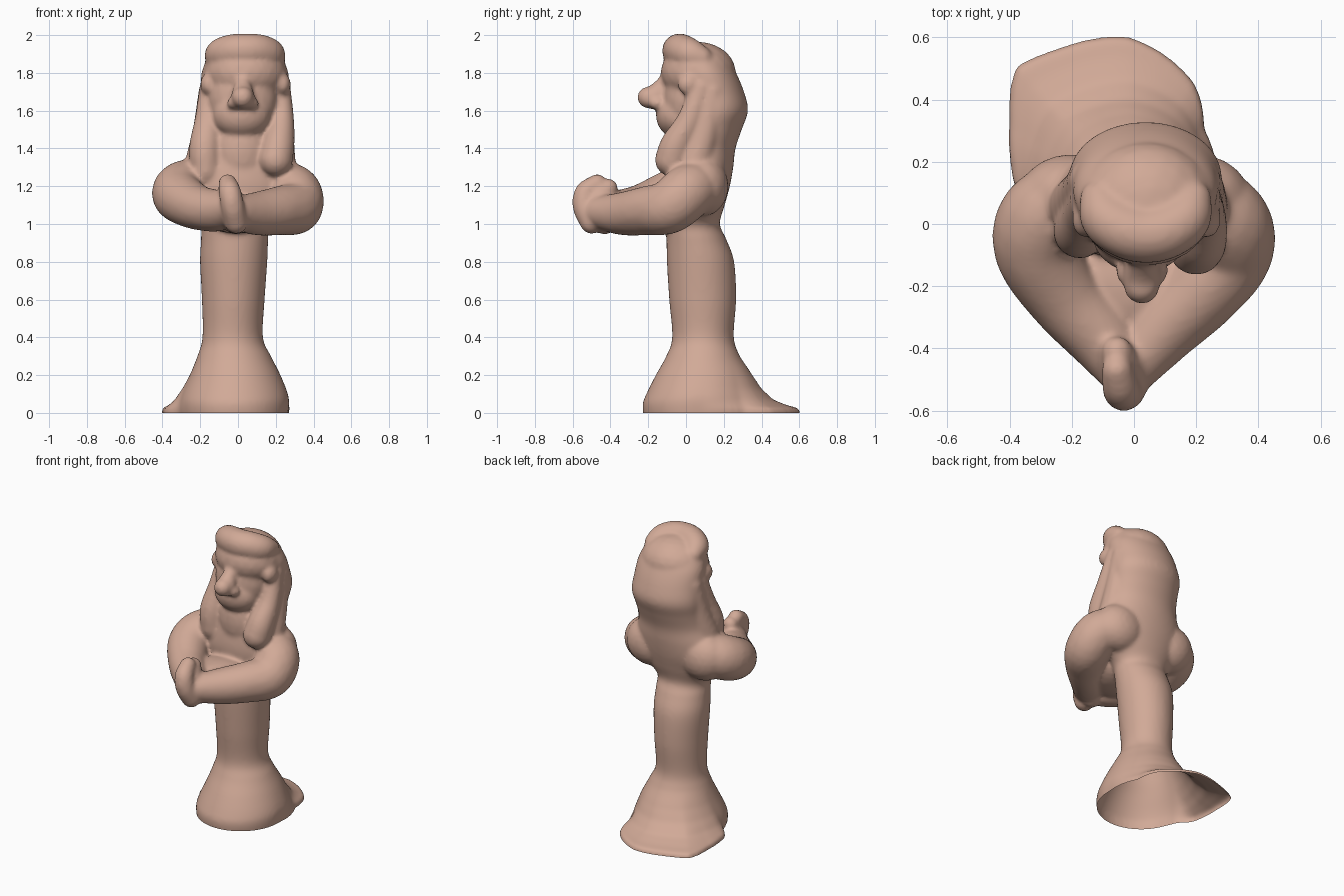
import bpy, bmesh, math
from mathutils import Vector, Matrix

bm = bmesh.new()
SEG = 64


def loft(rings):
    """Closed solid through a list of rings of points."""
    rows = [[bm.verts.new(p) for p in ring] for ring in rings]
    for a, b in zip(rows, rows[1:]):
        for i in range(SEG):
            j = (i + 1) % SEG
            bm.faces.new((a[i], a[j], b[j], b[i]))
    bm.faces.new(rows[0][::-1])
    bm.faces.new(rows[-1])


def ball(centre, radii, tilt=0):
    m = Matrix.Translation(centre) @ Matrix.Rotation(tilt, 4, 'X') @ Matrix.Diagonal((*radii, 1))
    bmesh.ops.create_icosphere(bm, subdivisions=3, radius=1, matrix=m)


def spline(points, steps):
    """Smooth curve through points of any dimension."""
    p = [Vector(q) for q in points]
    p = [p[0] * 2 - p[1]] + p + [p[-1] * 2 - p[-2]]
    for a, b, c, d in zip(p, p[1:], p[2:], p[3:]):
        for k in range(steps):
            t = k / steps
            yield 0.5 * (2 * b + (c - a) * t + (2 * a - 5 * b + 4 * c - d) * t * t
                         + (3 * b - a - 3 * c + d) * t ** 3)
    yield p[-2]


def roll(points, steps=9):
    """Rounded clay roll through (x, y, z, radius) points."""
    for q in spline(points, steps):
        ball(q[:3], (q[3],) * 3)


def lerp_table(table, x):
    for (x0, *a), (x1, *b) in zip(table, table[1:]):
        if x <= x1:
            t = max(0, (x - x0) / (x1 - x0))
            return [u + (v - u) * t for u, v in zip(a, b)]
    return list(table[-1][1:])


# Body column, torso and back of hair: z, centre x, centre y, radius x, radius y
body = [(-0.05, -.015, .06, .275, .28), (0.04, -.015, .06, .285, .29),
        (0.10, -.013, .07, .277, .28), (0.20, -.013, .085, .238, .245),
        (0.30, -.02, .09, .195, .195), (0.40, -.028, .09, .16, .163),
        (0.60, -.025, .088, .166, .177), (0.80, -.023, .077, .178, .178),
        (0.92, -.018, .055, .178, .158), (1.00, -.015, .037, .185, .142),
        (1.10, 0, .05, .26, .155), (1.20, 0, .06, .3, .172),
        (1.30, .01, .075, .285, .175), (1.40, .02, .092, .25, .17),
        (1.50, .03, .125, .24, .17), (1.60, .037, .15, .245, .178),
        (1.70, .037, .135, .236, .172), (1.80, .037, .1, .23, .165),
        (1.88, .037, .065, .2, .15)]
# Ground outline of the torn skirt: angle, radius
hem = [(0, .28), (30, .32), (45, .345), (60, .44), (80, .51), (91, .545), (115, .555),
       (130, .58), (145, .475), (160, .41), (172, .375), (182, .30), (200, .285), (360, .28)]
# How far the skirt spreads to its outline at each height
spread = [(0, 1), (.025, .96), (.04, .72), (.07, .42), (.13, .2), (.2, .08), (.3, 0)]

rings = []
for z, cx, cy, rx, ry in spline(body, 6):
    w = lerp_table(spread, z)[0]
    ring = []
    for i in range(SEG):
        a = 2 * math.pi * i / SEG
        extra = w * max(0, lerp_table(hem, math.degrees(a))[0] - .285)
        ring.append((cx + (rx + extra) * math.cos(a), cy + (ry + extra) * math.sin(a), z))
    rings.append(ring)
loft(rings)

# Cap with rolled fringe
ball((.04, .065, 1.8), (.222, .2, .165))
roll([(-.115, .08, 1.88, .06), (-.09, .02, 1.9, .083), (-.03, -.02, 1.915, .09),
      (.04, -.035, 1.917, .092), (.11, -.02, 1.915, .09), (.165, .02, 1.9, .083),
      (.19, .08, 1.88, .06)])

# Face, chin, neck and nose
ball((.025, .0, 1.66), (.18, .125, .2))
ball((.02, -.035, 1.575), (.155, .125, .125))
ball((.02, .0, 1.38), (.15, .115, .2))
roll([(.025, -.085, 1.79, .035), (.025, -.125, 1.73, .045), (.025, -.165, 1.675, .062),
      (.025, -.2, 1.67, .058)])
for x in (-.02, .07):
    ball((x, -.15, 1.64), (.04, .05, .035))

# Ears
for x in (-.155, .235):
    ball((x, .015, 1.74), (.045, .06, .06))

# Hanging hair locks, filled back to the shoulders
roll([(-.145, .08, 1.72, .06), (-.155, .03, 1.55, .075), (-.175, -.02, 1.4, .085),
      (-.17, -.03, 1.28, .08)])
roll([(-.14, .14, 1.7, .07), (-.16, .1, 1.5, .08), (-.185, .06, 1.35, .09)])
roll([(.22, .08, 1.72, .06), (.23, .02, 1.55, .068), (.215, -.05, 1.42, .085),
      (.2, -.075, 1.34, .09)])
roll([(.21, .14, 1.7, .07), (.215, .1, 1.5, .08), (.215, .05, 1.33, .09)])

# Shoulders
for s in (-1, 1):
    ball((s * .2, .09, 1.2), (.17, .135, .16))

# Arms meeting in front
roll([(-.18, .1, 1.23, .12), (-.29, .02, 1.19, .145), (-.31, -.09, 1.145, .137),
      (-.22, -.24, 1.09, .12), (-.11, -.36, 1.07, .11), (-.045, -.45, 1.08, .09)])
roll([(.18, .1, 1.22, .12), (.29, .01, 1.17, .145), (.305, -.09, 1.09, .142),
      (.22, -.21, 1.07, .13), (.1, -.33, 1.055, .115), (.0, -.45, 1.06, .09)])
ball((0, -.18, 1.05), (.22, .2, .1))

# Pressed hands
roll([(-.055, -.47, 1.215, .05), (-.042, -.53, 1.165, .06), (-.028, -.538, 1.09, .062),
      (-.01, -.50, 1.01, .063)])
roll([(-.055, -.41, 1.19, .05), (-.035, -.46, 1.12, .07), (-.01, -.43, 1.02, .075)])

bmesh.ops.recalc_face_normals(bm, faces=bm.faces)
mesh = bpy.data.meshes.new("clay_figure")
bm.to_mesh(mesh)
bm.free()
figure = bpy.data.objects.new("clay_figure", mesh)
bpy.context.collection.objects.link(figure)
bpy.context.view_layer.objects.active = figure
figure.select_set(True)

# Fuse the clay parts and soften the joins
fuse = figure.modifiers.new("fuse", 'REMESH')
fuse.mode = 'VOXEL'
fuse.voxel_size = 0.012
soften = figure.modifiers.new("soften", 'SMOOTH')
soften.factor = 0.5
soften.iterations = 9
for name in ("fuse", "soften"):
    bpy.ops.object.modifier_apply(modifier=name)

# Hollow open underside
mesh = figure.data
bm = bmesh.new()
bm.from_mesh(mesh)
bmesh.ops.bisect_plane(bm, geom=bm.verts[:] + bm.edges[:] + bm.faces[:],
                       plane_co=(0, 0, 0), plane_no=(0, 0, 1), clear_inner=True)
bm.to_mesh(mesh)
bm.free()

clay = bpy.data.materials.new("pink_clay")
clay.diffuse_color = (0.64, 0.40, 0.31, 1)
mesh.materials.clear()
mesh.materials.append(clay)
bpy.ops.object.shade_smooth()
